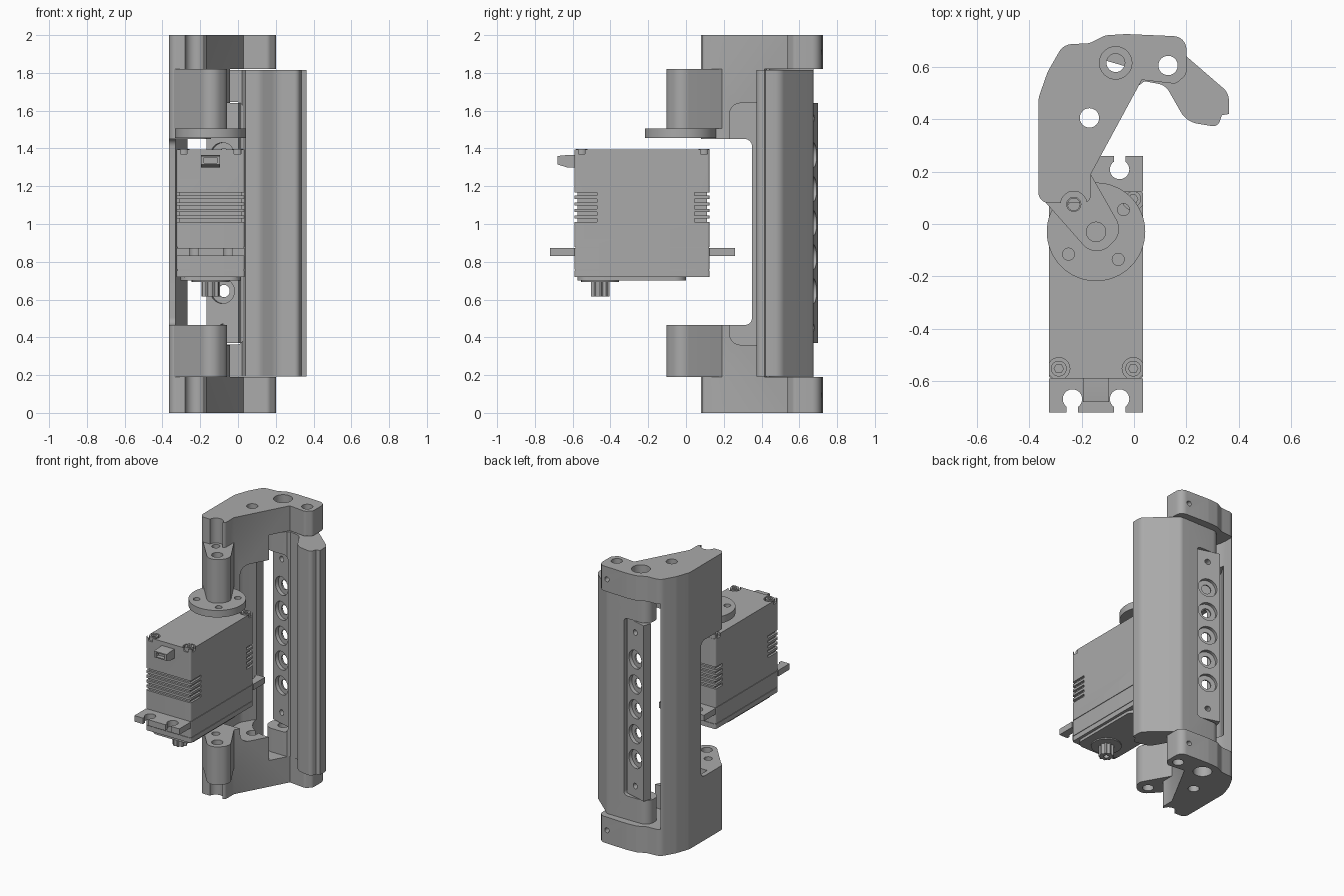
import bpy, bmesh
from math import pi, cos, sin, atan2
from mathutils import Vector, Matrix

if "Cube" in bpy.data.objects:
    bpy.data.objects.remove(bpy.data.objects["Cube"])

grey = bpy.data.materials.new("machined_grey")
grey.use_nodes = True
grey.diffuse_color = (0.4, 0.4, 0.4, 1)
grey.node_tree.nodes["Principled BSDF"].inputs["Base Color"].default_value = grey.diffuse_color
parts = []


def fillet(points):
    """Round the corners of an outline given as (x, y) or (x, y, radius)."""
    out = []
    for i, p in enumerate(points):
        r = p[2] if len(p) > 2 else 0
        c = Vector(p[:2])
        if not r:
            out.append(c)
            continue
        a = Vector(points[i - 1][:2]) - c
        b = Vector(points[(i + 1) % len(points)][:2]) - c
        half = a.angle(b) / 2
        t = min(r / abs(sin(half) / cos(half)), a.length * 0.49, b.length * 0.49)
        p0, p2 = c + a.normalized() * t, c + b.normalized() * t
        mid = c + (a.normalized() + b.normalized()).normalized() * (t / cos(half))
        a0 = atan2(*(p0 - mid).yx)
        sweep = (atan2(*(p2 - mid).yx) - a0 + pi) % (2 * pi) - pi
        rad = (p0 - mid).length
        out += [mid + rad * Vector((cos(a0 + sweep * k / 8), sin(a0 + sweep * k / 8))) for k in range(9)]
    return out


def prism(name, points, lo, hi, axis="z"):
    """Extrude an outline along z (outline xy), x (outline yz) or y (outline xz)."""
    place = {"z": lambda u, v, w: (u, v, w), "x": lambda u, v, w: (w, u, v),
             "y": lambda u, v, w: (u, w, v)}[axis]
    bm = bmesh.new()
    base = bm.faces.new([bm.verts.new(place(p[0], p[1], lo)) for p in fillet(points)])
    top = bmesh.ops.extrude_face_region(bm, geom=[base])["geom"]
    bmesh.ops.translate(bm, verts=[g for g in top if isinstance(g, bmesh.types.BMVert)],
                        vec=place(0, 0, hi - lo))
    bmesh.ops.recalc_face_normals(bm, faces=bm.faces)
    mesh = bpy.data.meshes.new(name)
    bm.to_mesh(mesh)
    bm.free()
    obj = bpy.data.objects.new(name, mesh)
    bpy.context.collection.objects.link(obj)
    mesh.materials.append(grey)
    parts.append(obj)
    return obj


def rect(u0, u1, v0, v1, r=0):
    return [(u0, v0, r), (u1, v0, r), (u1, v1, r), (u0, v1, r)]


def disc(u, v, r, n=32):
    return [(u + r * cos(2 * pi * k / n), v + r * sin(2 * pi * k / n)) for k in range(n)]


def combine(obj, other, operation="DIFFERENCE"):
    mod = obj.modifiers.new("shape", "BOOLEAN")
    mod.operation, mod.object, mod.solver = operation, other, "EXACT"
    bpy.context.view_layer.objects.active = obj
    bpy.ops.object.modifier_apply(modifier=mod.name)
    parts.remove(other)
    bpy.data.objects.remove(other)


def cut(obj, points, lo, hi, axis="z"):
    combine(obj, prism("cutter", points, lo, hi, axis))


PIVOT, PIN, BOLT = (-0.07, 0.615), (0.13, 0.605), (-0.17, 0.405)
ARM, DOWEL = (-0.145, -0.03), (-0.23, 0.075)

# Frame: full-height outline with an arm at each end
frame = prism("frame", [
    (-0.365, 0.08, 0.04), (-0.165, 0.08, 0.03), (-0.165, 0.19), (0.03, 0.55), (0.16, 0.535, 0.03),
    (0.2, 0.57, 0.03), (0.2, 0.715, 0.05), (-0.03, 0.725, 0.1), (-0.11, 0.72, 0.05),
    (-0.17, 0.69, 0.05), (-0.27, 0.685, 0.06), (-0.33, 0.58, 0.1), (-0.365, 0.48, 0.1)], 0, 2)
for lo, hi in ((0.19, 0.465), (1.505, 1.82)):
    arm = prism("arm", [(-0.365, 0.13), (-0.34, 0.085, 0.03), (-0.145, -0.135, 0.07),
                        (-0.04, -0.03, 0.07), (-0.165, 0.19), (-0.2, 0.3), (-0.365, 0.3)], lo, hi)
    combine(frame, arm, "UNION")
    cut(frame, disc(*DOWEL, 0.027), lo - 0.01, hi + 0.01)
    cut(frame, disc(*ARM, 0.037), lo - 0.01, hi + 0.01)
for lo, hi in ((-0.1, 0.19), (1.82, 2.1)):
    cut(frame, disc(*DOWEL, 0.05), lo, hi)

# Frame openings: front window, inner pocket, space for the swinging lever
cut(frame, rect(-0.5, 0.35, 0.465, 1.45, 0.04), -0.6, 0.5, "x")
pocket = prism("pocket", [(-0.33, 0.23), (0.4, 0.23), (0.4, 0.9), (-0.24, 0.9),
                          (-0.24, 0.64), (-0.33, 0.49, 0.1)], 0.36, 1.64)
combine(pocket, prism("pocket_round", rect(0.23, 1, 0.36, 1.64, 0.06), -0.6, 0.5, "x"), "INTERSECT")
combine(frame, pocket)
cut(frame, [(-0.27, 0.9), (-0.27, 0.415, 0.2), (0.5, 0.415), (0.5, 0.9)], 0.19, 1.82)
for spot, radius in ((PIN, 0.037), (BOLT, 0.037), (PIVOT, 0.035)):
    cut(frame, disc(*spot, radius), -0.1, 2.1)
for lo, hi in ((-0.1, 0.07), (1.93, 2.1)):
    cut(frame, disc(*PIVOT, 0.062), lo, hi)
for z in (0.095, 1.91):
    cut(frame, disc(PIN[0], z, 0.018, 20), 0.6, 0.8, "y")

# Swinging lever with a hinge tab at each end
lever = prism("lever", [
    (-0.17, 0.675, 0.06), (-0.17, 0.53, 0.07), (0.02, 0.53), (0.04, 0.545), (0.12, 0.53, 0.06),
    (0.2, 0.39, 0.09), (0.32, 0.37, 0.05), (0.335, 0.415), (0.362, 0.42), (0.362, 0.5, 0.06),
    (0.2, 0.64), (0.16, 0.675, 0.04)], 0.192, 1.815)
cut(lever, rect(-0.6, 0.025, 0.362, 1.645, 0.03), 0.3, 0.9, "y")
cut(lever, disc(*PIN, 0.037), 0, 2)
cut(lever, disc(*PIVOT, 0.035), 0, 2)

# Perforated strip, built flat and then turned into place
strip = prism("perforated_strip", rect(-0.088, 0.088, 0.37, 1.64), -0.03, 0.03, "y")
for i in range(5):
    z = 1.005 + (i - 2) * 0.18
    cut(strip, disc(0, z, 0.033, 24), -0.1, 0.1, "y")
    cut(strip, disc(0, z, 0.066), 0.005, 0.1, "y")
    cut(strip, disc(0, z, 0.066), -0.1, -0.005, "y")
for z in (0.45, 1.56):
    cut(strip, disc(0, z, 0.02, 20), -0.1, 0.1, "y")
strip.data.transform(Matrix.Translation((-0.074, 0.645, 0)) @ Matrix.Rotation(-0.28, 4, "Z"))

# Servo body with cooling grooves and screw recesses
X0, X1, Y0, Y1 = -0.325, 0.035, -0.59, 0.125
MID = (X0 + X1) / 2
body = prism("servo_body", rect(X0, X1, Y0, Y1, 0.012), 0.72, 1.395)
for i in range(5):
    z = 1.01 + i * 0.035
    for edge, inward in ((Y0, 1), (Y1, -1)):
        out, skin, end = edge - 0.05 * inward, edge + 0.015 * inward, edge + 0.12 * inward
        if inward < 0:
            end = edge - 0.08
        cut(body, [(X0 - 0.05, out), (X1 + 0.05, out), (X1 + 0.05, end), (X1 - 0.015, end),
                   (X1 - 0.015, skin), (X0 + 0.015, skin), (X0 + 0.015, end), (X0 - 0.05, end)],
            z, z + 0.018)
corners = [(x, y) for x in (X0 + 0.038, X1 - 0.038) for y in (Y0 + 0.038, Y1 - 0.03)]
for x, y in corners:
    cut(body, disc(x, y, 0.042), 1.37, 1.5)
    screw = prism("case_screw", disc(x, y, 0.03), 1.365, 1.398)
    cut(screw, disc(x, y, 0.018, 6), 1.385, 1.5)
for z in (0.755, 0.873):
    groove = prism("seam", rect(X0 - 0.1, X1 + 0.1, Y0 - 0.1, Y1 + 0.1), z, z + 0.004)
    combine(groove, prism("core", rect(X0 + 0.004, X1 - 0.004, Y0 + 0.004, Y1 - 0.004), z - 0.1, z + 0.1))
    combine(body, groove)

# Mounting flanges with open slots
for name, y0, y1, tip in (("front_flange", -0.72, Y0, -1), ("rear_flange", Y1, 0.26, 1)):
    flange = prism(name, rect(X0, X1, y0, y1), 0.83, 0.873)
    outer = y0 if tip < 0 else y1
    for x in (MID - 0.09, MID + 0.09):
        cut(flange, disc(x, outer - tip * 0.052, 0.037), 0.8, 0.9)
        cut(flange, rect(x - 0.022, x + 0.022, min(outer - tip * 0.05, outer + tip * 0.05),
                         max(outer - tip * 0.05, outer + tip * 0.05)), 0.8, 0.9)

# Underside cover, output spline and cable socket
prism("gear_cover", rect(X0 + 0.02, X1 - 0.02, -0.575, 0, 0.06), 0.7, 0.722)
prism("spline_collar", disc(MID, -0.455, 0.1), 0.692, 0.71)
teeth = [(MID + r * cos(a), -0.455 + r * sin(a)) for k in range(36)
         for r, a in [(0.05 if k % 4 < 2 else 0.042, 2 * pi * k / 36)]]
spline = prism("output_spline", teeth, 0.615, 0.71)
cut(spline, disc(MID, -0.455, 0.018, 20), 0.5, 0.66)
socket = prism("cable_socket", [(-0.58, 1.3), (-0.63, 1.3), (-0.68, 1.315), (-0.68, 1.36),
                                (-0.63, 1.365), (-0.58, 1.365)], MID - 0.05, MID + 0.05, "x")
cut(socket, rect(MID - 0.035, MID + 0.035, 1.322, 1.352), -0.8, -0.65, "y")

# Round servo horn with four bolt holes
horn = prism("servo_horn", disc(*ARM, 0.188, 64), 1.455, 1.505)
for k in range(4):
    a = 0.68 + k * pi / 2
    cut(horn, disc(ARM[0] + 0.135 * cos(a), ARM[1] + 0.135 * sin(a), 0.023, 20), 1.4, 1.6)
cut(horn, disc(*ARM, 0.037), 1.4, 1.6)

bpy.ops.object.select_all(action="DESELECT")
for obj in parts:
    obj.select_set(True)
bpy.context.view_layer.objects.active = frame
bpy.ops.object.shade_smooth_by_angle(angle=0.55)
